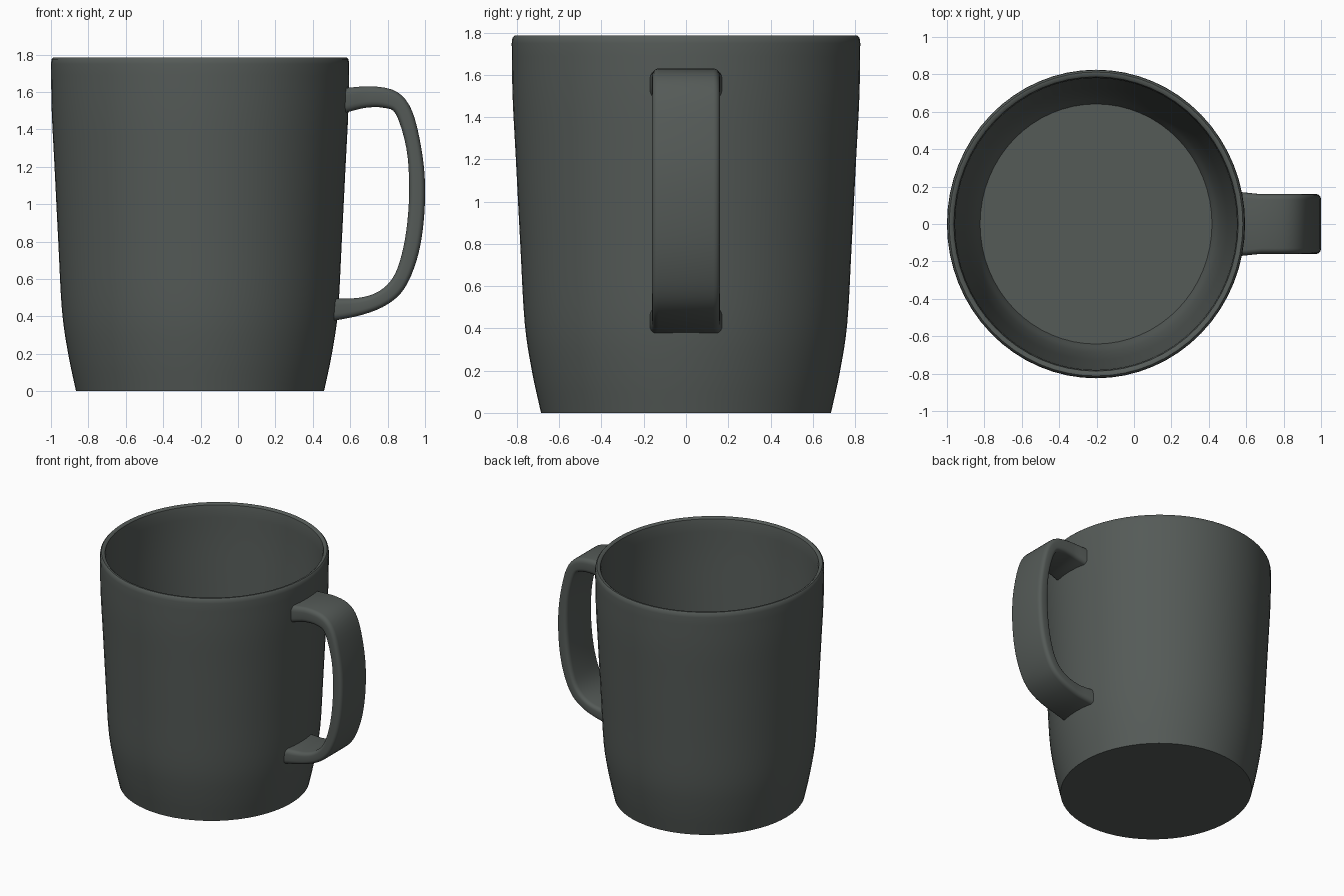
import bpy
import bmesh
import math
from mathutils import Vector

cube = bpy.data.objects.get("Cube")
if cube:
    bpy.data.objects.remove(cube, do_unlink=True)

glaze = bpy.data.materials.new("dark grey glaze")
glaze.use_nodes = True
colour = (0.09, 0.103, 0.096, 1)
glaze.diffuse_color = colour
glaze.node_tree.nodes["Principled BSDF"].inputs["Base Color"].default_value = colour


def make_object(name, bm):
    bmesh.ops.recalc_face_normals(bm, faces=bm.faces[:])
    mesh = bpy.data.meshes.new(name)
    bm.to_mesh(mesh)
    bm.free()
    mesh.materials.append(glaze)
    obj = bpy.data.objects.new(name, mesh)
    bpy.context.collection.objects.link(obj)
    return obj


def smooth(obj, degrees):
    bpy.ops.object.select_all(action='DESELECT')
    obj.select_set(True)
    bpy.context.view_layer.objects.active = obj
    bpy.ops.object.shade_smooth_by_angle(angle=math.radians(degrees))


def spline(points, steps):
    """Smooth curve through the points."""
    pts = [Vector(p) for p in points]
    pts = [2 * pts[0] - pts[1]] + pts + [2 * pts[-1] - pts[-2]]
    out = []
    for a, b, c, d in zip(pts, pts[1:], pts[2:], pts[3:]):
        for i in range(steps):
            t = i / steps
            out.append(b + (c - a) * t / 2 + (2 * a - 5 * b + 4 * c - d) * t * t / 2
                       + (3 * b - a - 3 * c + d) * t ** 3 / 2)
    return out + [pts[-2]]


# Cup: outer wall, rounded rim, inner wall and floor, turned on a lathe
CENTRE, DEPTH, SIDES = -0.203, 1.035, 64
outer = spline([(0.663, 0), (0.705, 0.2), (0.738, 0.43), (0.758, 0.8),
                (0.778, 1.2), (0.793, 1.5), (0.797, 1.75)], 4)
rim = [Vector(p) for p in [(0.794, 1.775), (0.785, 1.785), (0.772, 1.785), (0.76, 1.775)]]
inner = spline([(0.754, 1.74), (0.748, 1.5), (0.733, 1.2), (0.713, 0.8),
                (0.692, 0.43), (0.66, 0.2), (0.62, 0.08)], 4)
bm = bmesh.new()
rings = []
for r, z in outer + rim + inner:
    angles = [2 * math.pi * i / SIDES for i in range(SIDES)]
    rings.append([bm.verts.new((CENTRE + r * math.cos(a), DEPTH * r * math.sin(a), z))
                  for a in angles])
for low, high in zip(rings, rings[1:]):
    for i in range(SIDES):
        j = (i + 1) % SIDES
        bm.faces.new((low[i], low[j], high[j], high[i]))
bm.faces.new(rings[0])
bm.faces.new(rings[-1])
smooth(make_object("cup", bm), 40)

# Handle: a flat strap between an outer and an inner outline
outside = spline([(0.56, 1.62), (0.72, 1.63), (0.85, 1.60), (0.93, 1.5), (0.98, 1.3),
                  (1.0, 1.1), (0.99, 0.88), (0.955, 0.7), (0.89, 0.55), (0.8, 0.465),
                  (0.67, 0.41), (0.505, 0.375)], 4)
inside = spline([(0.56, 1.485), (0.68, 1.515), (0.78, 1.515), (0.845, 1.48), (0.9, 1.3),
                 (0.915, 1.1), (0.905, 0.9), (0.875, 0.73), (0.83, 0.61), (0.755, 0.535),
                 (0.65, 0.5), (0.505, 0.495)], 4)
bm = bmesh.new()
loops = []
for k, (o, n) in enumerate(zip(outside, inside)):
    end = min(k, len(outside) - 1 - k)
    half = 0.16 + 0.012 * max(0, 1 - end / 3)
    edge = (o - n) * 0.3
    # Cross-section with rounded corners
    section = []
    for side in (1, -1):
        corner = []
        for step in range(5):
            a = math.pi / 2 * step / 4
            y = side * (half - 0.03 * (1 - math.sin(a)))
            corner.append((o - edge * (1 - math.cos(a)), y))
        for step in range(4, -1, -1):
            a = math.pi / 2 * step / 4
            y = side * (half - 0.03 * (1 - math.sin(a)))
            corner.append((n + edge * (1 - math.cos(a)), y))
        section += corner if side == 1 else corner[::-1]
    loops.append([bm.verts.new((p.x, y, p.y)) for p, y in section])
for a, b in zip(loops, loops[1:]):
    for i in range(len(a)):
        j = (i + 1) % len(a)
        bm.faces.new((a[i], a[j], b[j], b[i]))
bm.faces.new(loops[0])
bm.faces.new(loops[-1])
smooth(make_object("handle", bm), 45)
